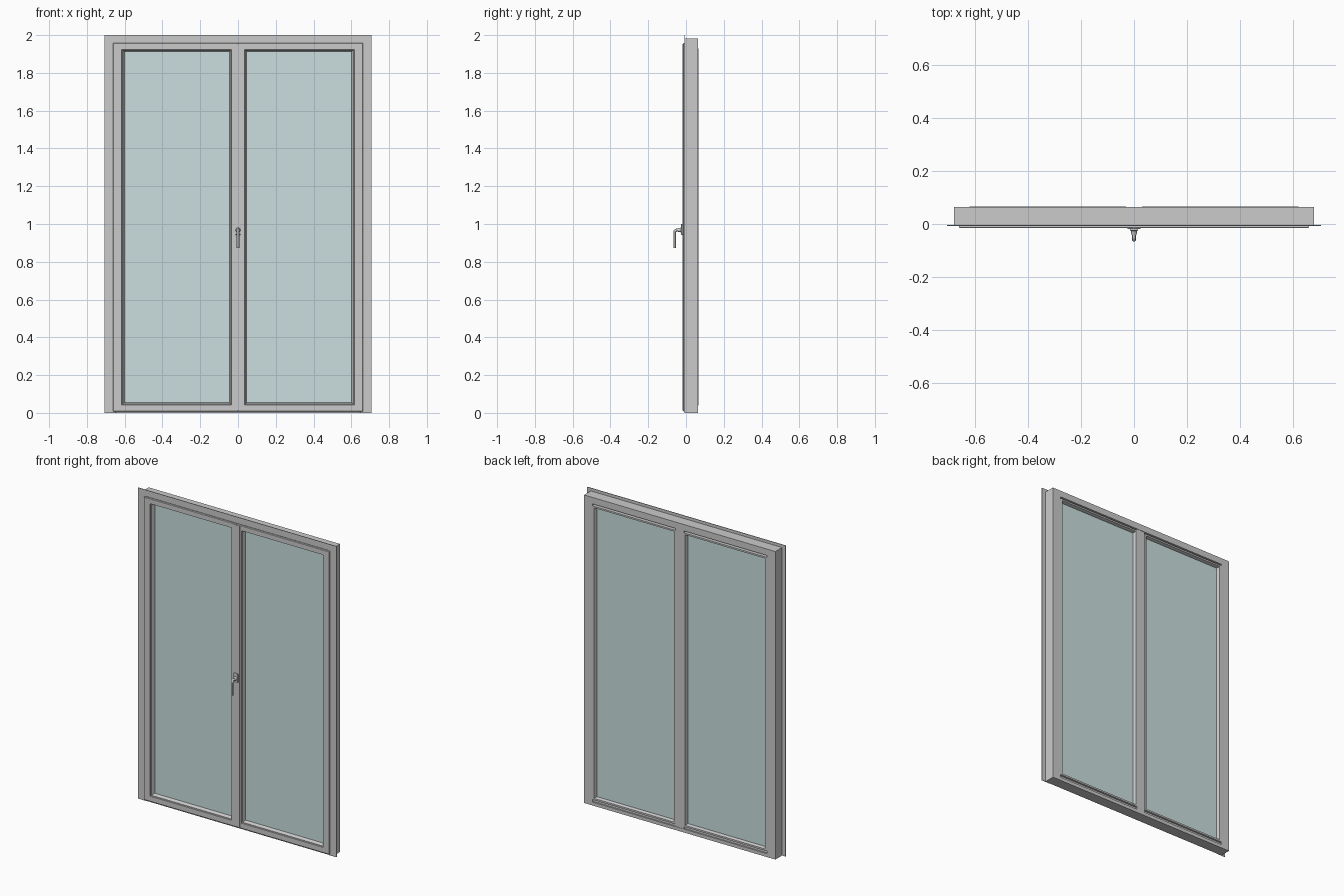
import bpy, bmesh
from math import pi
from mathutils import Matrix

if "Cube" in bpy.data.objects:
    bpy.data.objects.remove(bpy.data.objects["Cube"])


def finish(name, bm):
    bmesh.ops.recalc_face_normals(bm, faces=bm.faces)
    me = bpy.data.meshes.new(name)
    bm.to_mesh(me)
    bm.free()
    ob = bpy.data.objects.new(name, me)
    bpy.context.collection.objects.link(ob)
    return ob


def sweep(name, outer, inner, profile, closed=True):
    """Mitred frame: profile points are (blend from outer to inner rectangle, y).
    Rectangles are (x0, z0, x1, z1); an open frame has no bottom rail."""
    bm = bmesh.new()
    rings = []
    for ix, iz in ((0, 1), (0, 3), (2, 3), (2, 1)):
        rings.append([bm.verts.new((outer[ix] + (inner[ix] - outer[ix]) * t, y,
                                    outer[iz] + (inner[iz] - outer[iz]) * t))
                      for t, y in profile])
    n = len(profile)
    for k in range(4 if closed else 3):
        a, b = rings[k], rings[(k + 1) % 4]
        for i in range(n):
            j = (i + 1) % n
            bm.faces.new((a[i], a[j], b[j], b[i]))
    if not closed:
        bm.faces.new(rings[0])
        bm.faces.new(rings[3])
    return finish(name, bm)


def box(name, x0, x1, y0, y1, z0, z1, bevel=0):
    bm = bmesh.new()
    m = Matrix.Translation(((x0 + x1) / 2, (y0 + y1) / 2, (z0 + z1) / 2))
    bmesh.ops.create_cube(bm, size=1, matrix=m @ Matrix.Diagonal((x1 - x0, y1 - y0, z1 - z0, 1)))
    if bevel:
        bmesh.ops.bevel(bm, geom=bm.edges[:], offset=bevel, segments=2, profile=0.5, affect='EDGES')
    return finish(name, bm)


glass = bpy.data.materials.new("glass")
glass.diffuse_color = (0.6, 0.74, 0.74, 0.5)
glass.use_nodes = True
glass.node_tree.nodes["Principled BSDF"].inputs["Base Color"].default_value = glass.diffuse_color

# Outer frame: thin front flange, box jamb and inner rebate, open at the bottom
sweep("outer_frame", (-0.707, 0, 0.707, 2.0), (-0.622, 0, 0.622, 1.94),
      [(0, -0.008), (0, -0.004), (0.31, -0.004), (0.31, 0.064), (1, 0.064),
       (1, 0.048), (0.8, 0.048), (0.8, 0.002), (0.68, -0.008)], closed=False)
# Threshold with a small step at the back
box("threshold", -0.68, 0.68, -0.006, 0.064, 0, 0.022)
box("threshold_step", -0.625, 0.625, 0.004, 0.056, 0.02, 0.036)

# Two sashes with front lip, glazing bead and pane
sash_profile = [(0, -0.003), (0, -0.013), (0.05, -0.016), (0.76, -0.016), (0.78, -0.008),
                (0.84, -0.008), (1, 0.012), (1, 0.05), (0.9, 0.066), (0.66, 0.066),
                (0.66, -0.003)]
for s, side in ((-1, "left"), (1, "right")):
    sweep(side + "_sash", (s * 0.661, 0.008, s * 0.001, 1.957),
          (s * 0.602, 0.054, s * 0.045, 1.914), sash_profile)
    a, b = sorted((s * 0.605, s * 0.042))
    box(side + "_glass", a, b, 0.014, 0.044, 0.051, 1.917).data.materials.append(glass)

# Meeting stile: front cover strip and back post
box("front_cover_strip", -0.025, 0.025, -0.018, -0.004, 0.012, 1.953)
box("meeting_post", -0.03, 0.03, -0.004, 0.062, 0.022, 1.945)

# Handle: plate, tapered neck and bent lever
box("handle_plate", -0.016, 0.016, -0.026, -0.016, 0.943, 1.0, 0.003)
bm = bmesh.new()
bmesh.ops.create_cone(bm, cap_ends=True, segments=24, radius1=0.013, radius2=0.009, depth=0.018,
                      matrix=Matrix.Translation((0, -0.033, 0.968)) @ Matrix.Rotation(pi / 2, 4, 'X'))
neck = finish("handle_neck", bm)

cu = bpy.data.curves.new("handle_lever", 'CURVE')
cu.dimensions = '3D'
cu.bevel_depth = 0.0075
cu.bevel_resolution = 4
cu.use_fill_caps = True
path = [(-0.024, 0.968), (-0.049, 0.968), (-0.055, 0.966), (-0.0585, 0.962),
        (-0.0595, 0.955), (-0.0595, 0.873)]
sp = cu.splines.new('POLY')
sp.points.add(len(path) - 1)
for p, (y, z) in zip(sp.points, path):
    p.co = (0, y, z, 1)
lever = bpy.data.objects.new("handle_lever", cu)
bpy.context.collection.objects.link(lever)
bpy.context.view_layer.objects.active = lever
lever.select_set(True)
bpy.ops.object.convert(target='MESH')
neck.select_set(True)
bpy.ops.object.shade_smooth_by_angle()
